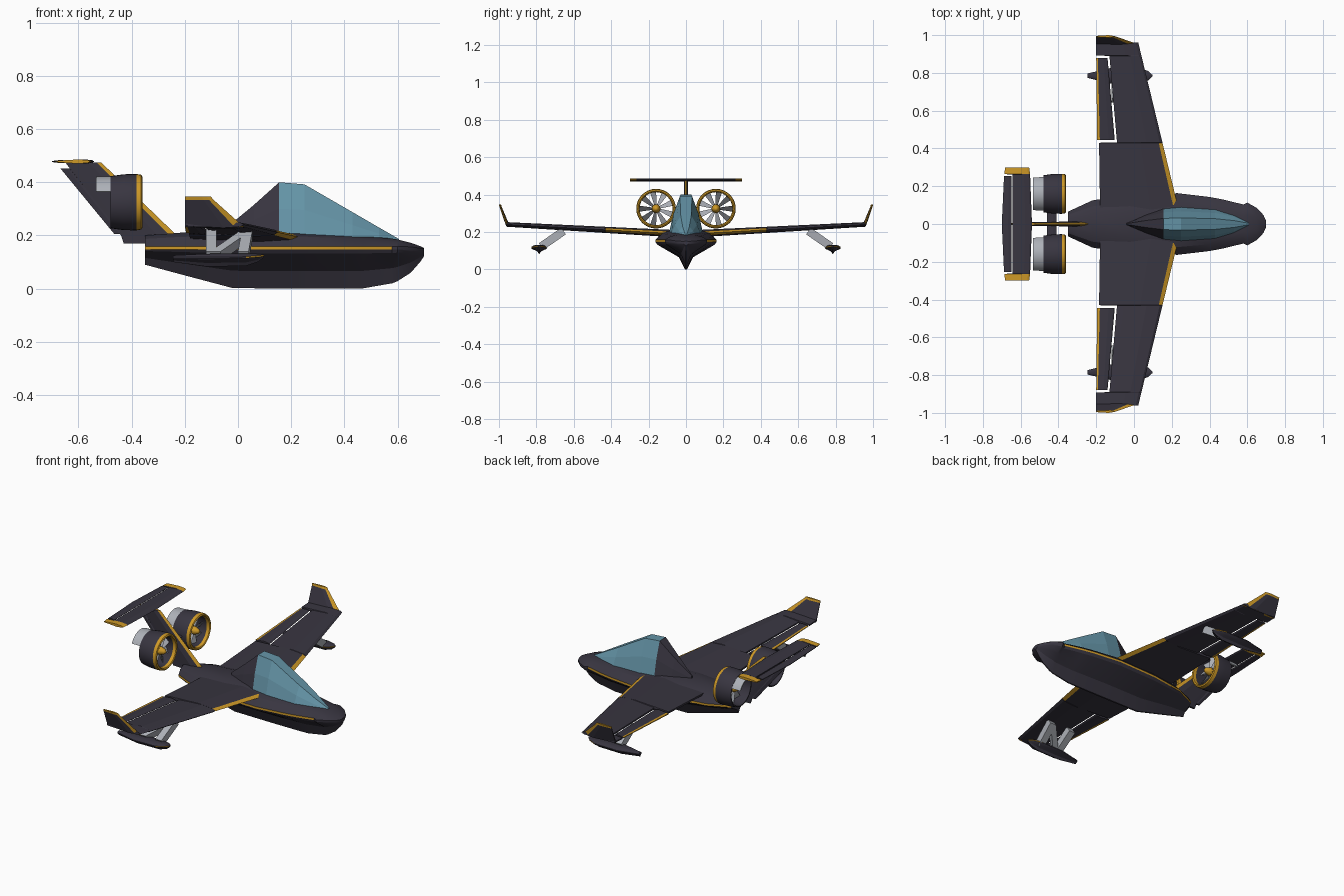
import bpy, bmesh, math
from mathutils import Vector

if "Cube" in bpy.data.objects:
    bpy.data.objects.remove(bpy.data.objects["Cube"])


def material(name, rgb):
    m = bpy.data.materials.new(name)
    m.use_nodes = True
    m.diffuse_color = (*rgb, 1)
    m.node_tree.nodes["Principled BSDF"].inputs["Base Color"].default_value = (*rgb, 1)
    return m


DARK, GOLD, GLASS, GREY = range(4)
MATS = [material("charcoal paint", (0.04, 0.036, 0.052)),
        material("gold trim", (0.62, 0.32, 0.02)),
        material("canopy glass", (0.13, 0.30, 0.39)),
        material("light grey metal", (0.42, 0.44, 0.48))]


def loft(name, rings, paint=lambda i, j: DARK, caps=True, mirror=False, smooth=0, closed=True):
    """Skin a list of equal rings; paint(i, j) picks the colour of span i, side j."""
    bm = bmesh.new()
    rows = [[bm.verts.new(p) for p in r] for r in rings]
    n = len(rows[0])
    for i in range(len(rows) - 1):
        for j in range(n if closed else n - 1):
            k = (j + 1) % n
            f = bm.faces.new((rows[i][j], rows[i][k], rows[i + 1][k], rows[i + 1][j]))
            f.material_index = paint(i, j)
    if caps:
        for r, i in ((rows[0], 0), (rows[-1], len(rows) - 2)):
            bm.faces.new(r).material_index = paint(i, 0)
    bmesh.ops.remove_doubles(bm, verts=bm.verts, dist=1e-5)
    bmesh.ops.recalc_face_normals(bm, faces=bm.faces)
    me = bpy.data.meshes.new(name)
    bm.to_mesh(me)
    bm.free()
    for m in MATS:
        me.materials.append(m)
    ob = bpy.data.objects.new(name, me)
    bpy.context.collection.objects.link(ob)
    if mirror:
        mod = ob.modifiers.new("mirror", "MIRROR")
        mod.use_axis = (False, True, False)
        mod.use_clip = False
    if smooth:
        bpy.ops.object.select_all(action="DESELECT")
        ob.select_set(True)
        bpy.context.view_layer.objects.active = ob
        bpy.ops.object.shade_smooth_by_angle(angle=math.radians(smooth))
    return ob


def boat(name, stations, stripe, painted, cy=0, mirror=False):
    """V-bottomed hull from (x, half width, keel, chine, deck) stations."""
    rings = []
    for x, w, k, c, d in stations:
        h, u = c - k, d - c
        half = [(0.03, 0), (0.24, 0.45 * h), (0.6, 0.68 * h), (0.94, 0.9 * h), (1, h),
                (1, h + stripe), (0.75, h + 0.75 * u), (0.4, h + u)]
        ring = [(x, cy + f * w, k + z) for f, z in half]
        rings.append(ring + [(x, cy - f * w, k + z) for f, z in reversed(half)])
    return loft(name, rings, lambda i, j: GOLD if j in (4, 10) and i in painted else DARK,
                mirror=mirror, smooth=25)


def blade(name, stations, gold=(), edge=0.08, mirror=True):
    """Thin flying surface from (leading point, trailing point, thickness vector)."""
    shape = [(0, 0), (edge, 0.6), (0.35, 1), (0.85, 0.5), (1, 0.3)]
    sides = {"": (), "front": (0, 8), "rear": (3, 4, 5), "all": range(9)}
    rings = []
    for le, te, n in stations:
        le, te, n = Vector(le), Vector(te), Vector(n)
        up = [le.lerp(te, f) + n * t for f, t in shape]
        low = [le.lerp(te, f) - n * t for f, t in reversed(shape[1:])]
        rings.append(up + low)
    tags = list(gold) + [""] * len(stations)
    return loft(name, rings, lambda i, j: GOLD if j in sides[tags[i]] else DARK, mirror=mirror)


def revolve(name, profile, center, a0, a1, steps, paint, closed=True, smooth=40):
    """Turn an (x, radius) profile about a fore-and-aft axis."""
    rings = []
    for s in range(steps + 1):
        a = math.radians(a0 + (a1 - a0) * s / steps)
        rings.append([(x, center[0] + r * math.cos(a), center[1] + r * math.sin(a)) for x, r in profile])
    return loft(name, rings, paint, caps=a1 - a0 < 359, mirror=True, smooth=smooth, closed=closed)


# Hull with gold chine stripe
boat("hull", [(-0.35, 0.065, 0.09, 0.147, 0.20), (-0.22, 0.125, 0.055, 0.147, 0.21),
              (-0.02, 0.155, 0.002, 0.147, 0.218), (0.23, 0.163, 0, 0.147, 0.213),
              (0.4, 0.143, 0, 0.147, 0.203), (0.47, 0.13, 0.001, 0.147, 0.198),
              (0.58, 0.103, 0.02, 0.147, 0.188), (0.6, 0.113, 0.028, 0.147, 0.185),
              (0.65, 0.085, 0.06, 0.145, 0.172), (0.685, 0.048, 0.1, 0.14, 0.16),
              (0.70, 0.015, 0.122, 0.138, 0.153)], 0.012, range(6))


# Canopy and its rear fairing
def cabin(name, stations, colour):
    rings = []
    for x, w, b, t in stations:
        half = [(w, b), (0.75 * w, b + 0.5 * (t - b)), (0.36 * w, t)]
        rings.append([(x, y, z) for y, z in half] + [(x, -y, z) for y, z in reversed(half)])
    loft(name, rings, lambda i, j: colour)


cabin("canopy", [(0.155, 0.082, 0.2, 0.4), (0.25, 0.09, 0.2, 0.392),
                 (0.43, 0.078, 0.19, 0.288), (0.53, 0.05, 0.183, 0.23), (0.605, 0.012, 0.178, 0.187)], GLASS)
cabin("canopy_fairing", [(-0.04, 0.006, 0.2, 0.232), (0.06, 0.05, 0.2, 0.315),
                         (0.155, 0.082, 0.2, 0.4)], DARK)


# Wings with cut-outs for the ailerons
def wing_z(y):
    return 0.188 + 0.055 * y


def wing_station(y, te):
    return ((0.255 - 0.242 * y, y, wing_z(y)), (te, y, wing_z(y)), (0, 0, 0.02 - 0.008 * y))


blade("wings", [wing_station(*s) for s in ((0, -0.18), (0.1, -0.18), (0.43, -0.185), (0.432, -0.09),
                                           (0.89, -0.13), (0.892, -0.2), (0.96, -0.2))],
      ["", "front"], 0.06)
blade("ailerons", [((-0.102, 0.445, wing_z(0.445)), (-0.195, 0.445, wing_z(0.445)), (0, 0, 0.009)),
                   ((-0.14, 0.878, wing_z(0.878)), (-0.2, 0.878, wing_z(0.878)), (0, 0, 0.007))], ["rear"])
blade("winglets", [((0.022, 0.952, 0.232), (-0.2, 0.952, 0.232), (0, 0.01, 0)),
                   ((-0.092, 0.991, 0.334), (-0.2, 0.991, 0.334), (0, 0.006, 0)),
                   ((-0.102, 0.994, 0.346), (-0.2, 0.994, 0.346), (0, 0.006, 0))], ["front", "all"], 0.16)

# Wing floats and their struts
boat("floats", [(-0.245, 0.012, 0.1, 0.113, 0.125), (-0.12, 0.042, 0.083, 0.113, 0.131),
                (0.03, 0.042, 0.085, 0.115, 0.132), (0.075, 0.025, 0.1, 0.119, 0.131),
                (0.097, 0.005, 0.117, 0.122, 0.128)], 0.005, (2, 3), 0.785, True)


def strut(name, x0, x1, y0=0.775, y1=0.655):
    rings = []
    for x, y, z in ((x0, y0, 0.122), (x1, y1, 0.205)):
        rings.append([(x + a * 0.02, y + b * 0.012, z + b * 0.018) for a, b in ((-1, -1), (1, -1), (1, 1), (-1, 1))])
    loft(name, rings, lambda i, j: GREY, mirror=True)


strut("rear_float_struts", -0.1, -0.1)
strut("diagonal_float_struts", -0.085, 0.035)
strut("front_float_struts", 0.02, 0.035)

# Swept fin and rudder
blade("fin", [((-0.2, 0, 0.17), (-0.43, 0, 0.17), (0, 0.013, 0)),
              ((-0.23, 0, 0.2), (-0.44, 0, 0.2), (0, 0.013, 0)),
              ((-0.515, 0, 0.475), (-0.65, 0, 0.475), (0, 0.01, 0))], ["", "front"], 0.13, False)
blade("rudder", [((-0.435, 0, 0.205), (-0.465, 0, 0.205), (0, 0.006, 0)),
                 ((-0.63, 0, 0.452), (-0.668, 0, 0.452), (0, 0.006, 0))], mirror=False)

# Tailplane with gold tips, and elevators
UP = (0, 0, 0.008)
blade("tailplane", [((-0.54, 0, 0.478), (-0.642, 0, 0.478), UP), ((-0.55, 0.262, 0.478), (-0.642, 0.262, 0.478), UP),
                    ((-0.55, 0.264, 0.478), (-0.687, 0.264, 0.478), UP),
                    ((-0.555, 0.30, 0.478), (-0.682, 0.30, 0.478), UP)], ["", "", "all"])
blade("elevators", [((-0.648, 0, 0.478), (-0.70, 0, 0.478), (0, 0, 0.006)),
                    ((-0.648, 0.255, 0.478), (-0.688, 0.255, 0.478), (0, 0, 0.006))])

# Ducted fans with gold lips, upper exhaust shields and spinners
FAN = (0.16, 0.325)
revolve("fan_ducts", [(-0.36, 0.096), (-0.364, 0.103), (-0.382, 0.106), (-0.43, 0.105), (-0.48, 0.098),
                      (-0.48, 0.092), (-0.382, 0.088), (-0.364, 0.09)], FAN, 0, 360, 32,
        lambda i, j: GOLD if j in (0, 1, 6, 7) else DARK)
revolve("exhaust_shields", [(-0.475, 0.097), (-0.535, 0.096), (-0.535, 0.09), (-0.475, 0.09)],
        FAN, 25, 155, 16, lambda i, j: GREY)
revolve("fan_spinners", [(-0.365, 0), (-0.375, 0.013), (-0.4, 0.023), (-0.44, 0.023), (-0.475, 0)],
        FAN, 0, 360, 16, lambda i, j: GOLD, closed=False)

# Twisted fan blades
BLADES = 9
for b in range(BLADES):
    a = math.tau * b / BLADES
    out = Vector((0, math.cos(a), math.sin(a)))
    side = Vector((0, -math.sin(a), math.cos(a)))
    rings = []
    for r, half, depth in ((0.018, 0.006, 0.016), (0.089, 0.016, 0.01)):
        mid = Vector((-0.42, *FAN)) + out * r
        span, thick = side * half + Vector((depth, 0, 0)), Vector((0.0015, 0, 0))
        rings.append([mid - span - thick, mid + span - thick, mid + span + thick, mid - span + thick])
    loft(f"fan_blade_{b + 1}", rings, lambda i, j: GREY, mirror=True)

# Slim mounts joining the ducts to the fin
blade("fan_mounts", [((-0.41, 0, 0.325), (-0.46, 0, 0.325), (0, 0, 0.006)),
                     ((-0.41, 0.06, 0.325), (-0.46, 0.06, 0.325), (0, 0, 0.006))])
